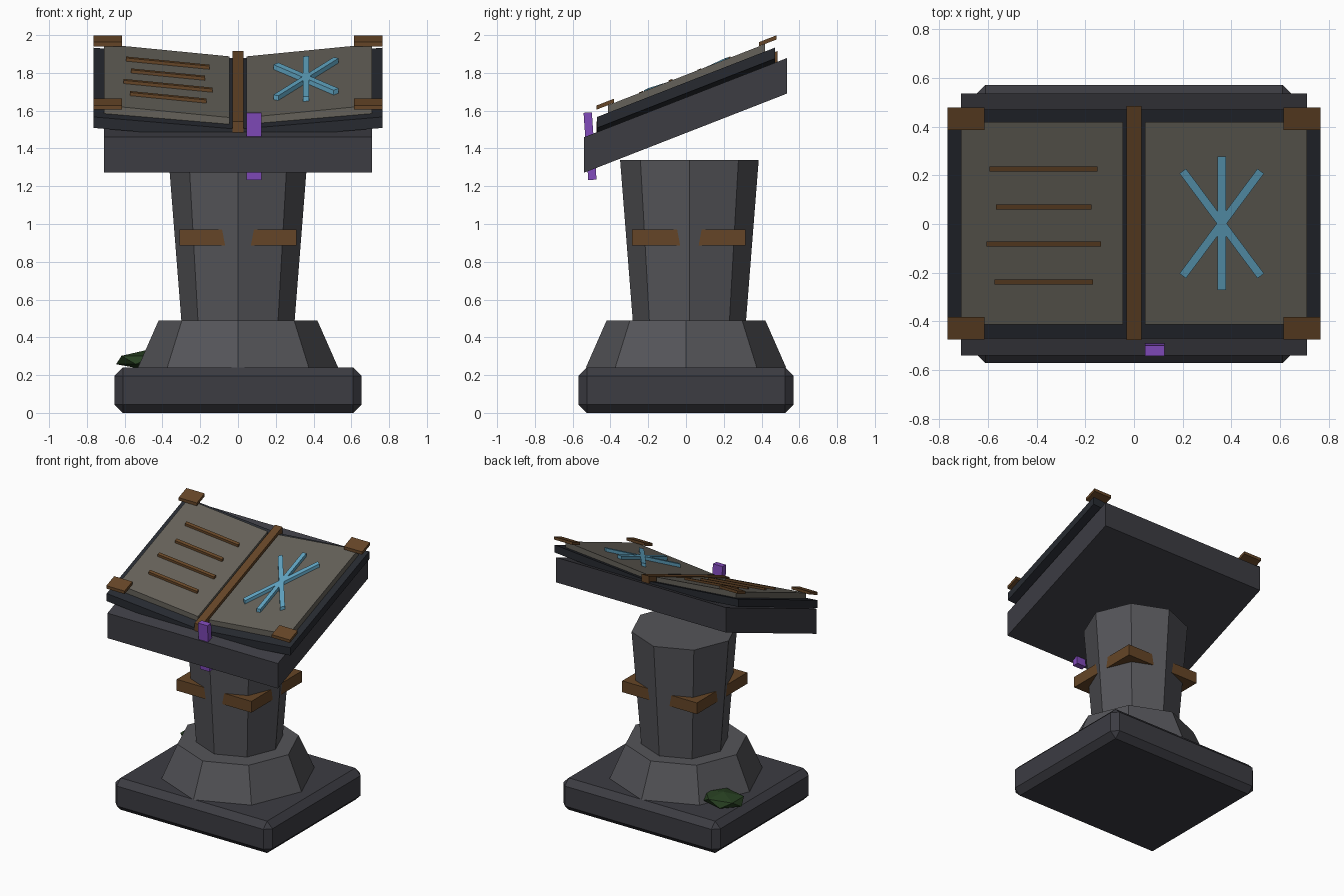
import bpy, bmesh, math
from mathutils import Vector

if "Cube" in bpy.data.objects:
    bpy.data.objects.remove(bpy.data.objects["Cube"])

TILT = 0.39  # rise of the reading surface per unit of y


def material(name, rgb):
    m = bpy.data.materials.new(name)
    m.diffuse_color = (*rgb, 1)
    m.use_nodes = True
    m.node_tree.nodes["Principled BSDF"].inputs["Base Color"].default_value = m.diffuse_color
    return m


stone = material("stone", (0.09, 0.09, 0.10))
dark_stone = material("dark_stone", (0.045, 0.045, 0.055))
leather = material("leather", (0.02, 0.023, 0.03))
paper = material("paper", (0.13, 0.12, 0.10))
bronze = material("bronze", (0.13, 0.06, 0.02))
glow = material("glow_blue", (0.12, 0.38, 0.55))
purple = material("purple", (0.22, 0.07, 0.50))
moss = material("moss_green", (0.02, 0.05, 0.015))


def finish(name, mat):
    ob = bpy.context.object
    ob.name = name
    ob.data.materials.append(mat)
    return ob


def box(name, center, size, mat, rot=(0, 0, 0)):
    bpy.ops.mesh.primitive_cube_add(size=1, location=center, rotation=rot)
    ob = finish(name, mat)
    ob.scale = size
    bpy.ops.object.transform_apply(location=False, rotation=False, scale=True)
    return ob


def octagon(name, r1, r2, z1, z2, y, mat):
    bpy.ops.mesh.primitive_cone_add(vertices=8, radius1=r1, radius2=r2,
                                    depth=z2 - z1, location=(0, y, (z1 + z2) / 2))
    return finish(name, mat)


def slab(name, a, b, width, bottom, top, roll, mat):
    """Bar from a to b in plan, laid on the slope; z = level + TILT*y + roll*|x|."""
    a, b = Vector(a), Vector(b)
    d = (b - a).normalized()
    side = Vector((-d.y, d.x)) * width / 2
    bm = bmesh.new()
    rings = []
    for level in (bottom, top):
        rings.append([bm.verts.new((p.x, p.y, level + TILT * p.y + roll * abs(p.x)))
                      for p in (a - side, b - side, b + side, a + side)])
    lo, hi = rings
    bm.faces.new(lo[::-1])
    bm.faces.new(hi)
    for i in range(4):
        j = (i + 1) % 4
        bm.faces.new((lo[i], lo[j], hi[j], hi[i]))
    bmesh.ops.recalc_face_normals(bm, faces=bm.faces)
    me = bpy.data.meshes.new(name)
    bm.to_mesh(me)
    bm.free()
    me.materials.append(mat)
    ob = bpy.data.objects.new(name, me)
    bpy.context.collection.objects.link(ob)
    return ob


# Base, plinth and column
base = box("base", (0, 0, 0.12), (1.31, 1.14, 0.24), dark_stone)
bev = base.modifiers.new("bevel", "BEVEL")
bev.width, bev.segments = 0.045, 1
octagon("plinth", 0.53, 0.42, 0.24, 0.49, 0, stone)
octagon("column", 0.30, 0.367, 0.49, 1.34, 0.018, stone)

# Square collar; the column's ridges break through it, leaving four corners
box("collar", (0, 0.015, 0.928), (0.622, 0.60, 0.085), bronze)

# Sloping desk
slab("desk", (-0.71, -0.002), (0.71, -0.002), 1.075, 1.482, 1.67, 0, dark_stone)

# Open book: covers, pages and corner caps on both sides
for s, label in ((-1, "left"), (1, "right")):
    slab("cover_" + label, (0, 0), (s * 0.765, 0), 0.94, 1.627, 1.685, 0.085, leather)
    slab("pages_" + label, (s * 0.045, 0.003), (s * 0.71, 0.003), 0.83, 1.67, 1.72, 0.098, paper)
    for y, end in ((-0.428, "front"), (0.432, "back")):
        slab(f"corner_{end}_{label}", (s * 0.613, y), (s * 0.765, y), 0.093,
             1.79, 1.812, 0, bronze)
slab("spine", (-0.03, 0.005), (0.03, 0.005), 0.96, 1.665, 1.727, 0, bronze)

# Ruled lines on the left page
for i, (x1, x2, y) in enumerate(((-0.593, -0.15, 0.225), (-0.567, -0.175, 0.07),
                                 (-0.605, -0.135, -0.082), (-0.573, -0.168, -0.238))):
    slab(f"page_line_{i + 1}", (x1, y), (x2, y), 0.02, 1.715, 1.737, 0.098, bronze)

# Six-armed star on the right page
for i, (a, b) in enumerate((((0.36, -0.27), (0.36, 0.278)),
                            ((0.2, -0.213), (0.52, 0.217)),
                            ((0.2, 0.217), (0.52, -0.213)))):
    slab(f"star_bar_{i + 1}", a, b, 0.033, 1.712, 1.745, 0.098, glow)

# Ribbon hanging through the desk's front edge
box("ribbon", (0.085, -0.508, 1.412), (0.08, 0.044, 0.357), purple, (math.radians(4), 0, 0))

# Moss clump on the base
bpy.ops.mesh.primitive_ico_sphere_add(subdivisions=1, radius=1, location=(-0.495, 0.26, 0.28))
clump = finish("moss_clump", moss)
clump.scale = (0.168, 0.13, 0.05)
